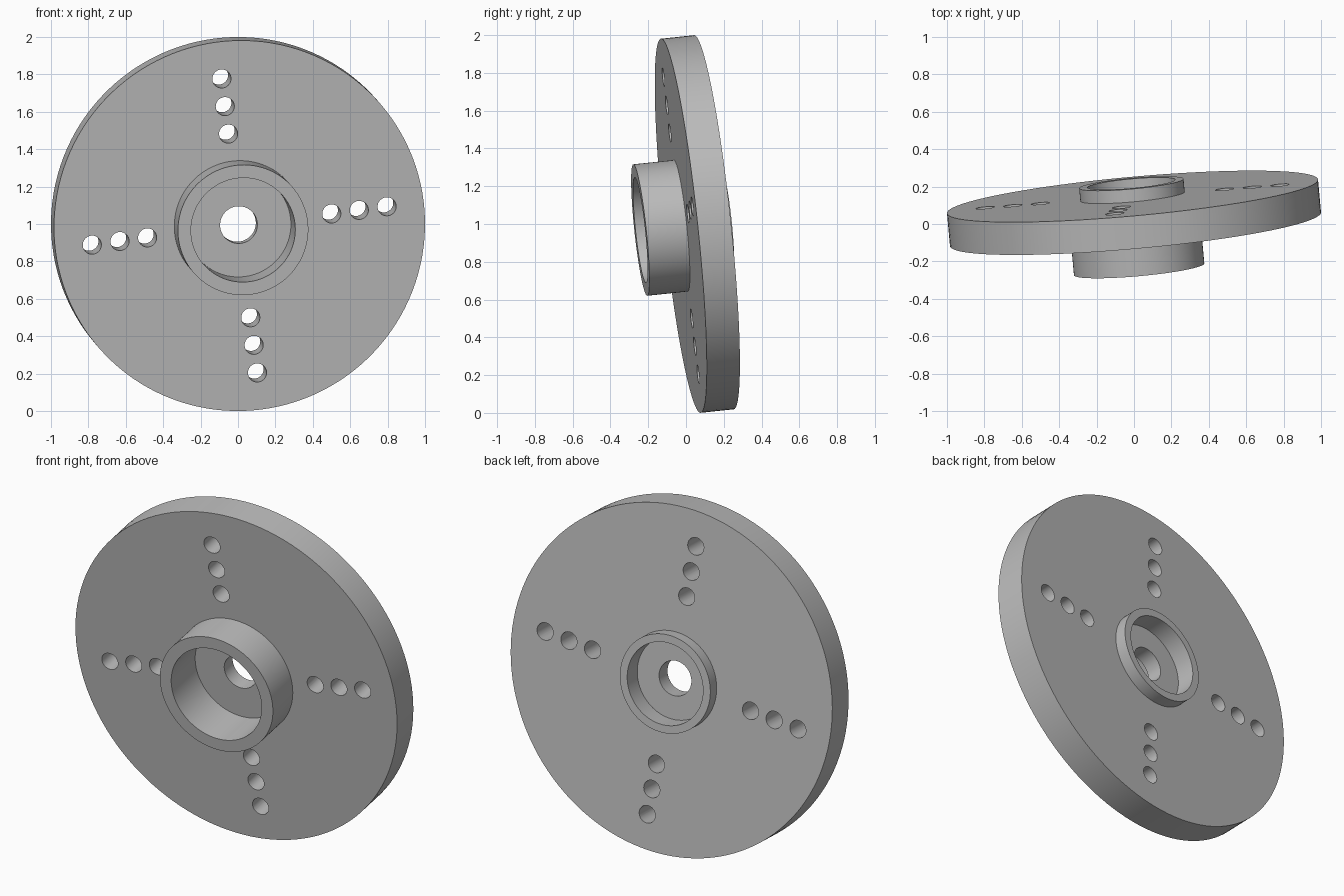
import bpy, bmesh, math
from mathutils import Vector, Matrix

cube = bpy.data.objects.get("Cube")
if cube:
    bpy.data.objects.remove(cube, do_unlink=True)

SEGMENTS = 128
PLATE_R, HALF = 0.996, 0.0885          # plate radius and half thickness
HUB_R, HUB_BORE_R, HUB_TOP = 0.35, 0.28, 0.305
BOSS_R, BOSS_BORE_R, BOSS_TOP = 0.28, 0.235, -0.158
BORE_R, HUB_FLOOR, BOSS_FLOOR = 0.1, 0.044, -0.048
HOLE_R, HOLE_DISTANCES = 0.05, (0.498, 0.647, 0.797)

metal = bpy.data.materials.new("grey metal")
metal.use_nodes = True
colour = (0.5, 0.5, 0.5, 1)
metal.diffuse_color = colour
metal.node_tree.nodes["Principled BSDF"].inputs["Base Color"].default_value = colour


def make_object(name, bm):
    bmesh.ops.recalc_face_normals(bm, faces=bm.faces)
    mesh = bpy.data.meshes.new(name)
    bm.to_mesh(mesh)
    bm.free()
    mesh.materials.append(metal)
    obj = bpy.data.objects.new(name, mesh)
    bpy.context.collection.objects.link(obj)
    return obj


def lathe(name, profile):
    """Turn a closed (radius, height) profile around local z."""
    bm = bmesh.new()
    rings = []
    for r, h in profile:
        rings.append([bm.verts.new((r * math.cos(a), r * math.sin(a), h))
                      for a in (math.tau * i / SEGMENTS for i in range(SEGMENTS))])
    for k, ring in enumerate(rings):
        after = rings[(k + 1) % len(rings)]
        for i in range(SEGMENTS):
            j = (i + 1) % SEGMENTS
            bm.faces.new((ring[i], ring[j], after[j], after[i]))
    return make_object(name, bm)


# Plate with front hub, rear boss, counterbores and centre bore
disc = lathe("flanged_disc", [
    (BORE_R, HUB_FLOOR), (HUB_BORE_R, HUB_FLOOR), (HUB_BORE_R, HUB_TOP),
    (HUB_R, HUB_TOP), (HUB_R, HALF), (PLATE_R, HALF),
    (PLATE_R, -HALF), (BOSS_R, -HALF), (BOSS_R, BOSS_TOP),
    (BOSS_BORE_R, BOSS_TOP), (BOSS_BORE_R, BOSS_FLOOR), (BORE_R, BOSS_FLOOR)])

# Four rows of three through holes
bm = bmesh.new()
for quarter in range(4):
    turn = Matrix.Rotation(quarter * math.pi / 2, 4, 'Z')
    for d in HOLE_DISTANCES:
        bmesh.ops.create_cone(bm, cap_ends=True, segments=40, radius1=HOLE_R,
                              radius2=HOLE_R, depth=0.6,
                              matrix=turn @ Matrix.Translation((d, 0, 0)))
cutter = make_object("hole_cutter", bm)
cutter.hide_render = True

bpy.ops.object.select_all(action='DESELECT')
bpy.context.view_layer.objects.active = disc
disc.select_set(True)
cut = disc.modifiers.new("holes", 'BOOLEAN')
cut.operation, cut.solver, cut.object = 'DIFFERENCE', 'EXACT', cutter
bpy.ops.object.modifier_apply(modifier=cut.name)
bpy.data.objects.remove(cutter, do_unlink=True)
bpy.ops.object.shade_smooth_by_angle(angle=math.radians(30))

# Tilt the disc: local z is the hub direction, local x follows one hole row
axis = Vector((0.09, -0.99, -0.105)).normalized()
row = Vector((1, 0.077, 0.13))
row = (row - axis * row.dot(axis)).normalized()
side = axis.cross(row)
tilt = Matrix((row, side, axis)).transposed().to_4x4()
disc.matrix_world = Matrix.Translation((0, 0.06, 1)) @ tilt
